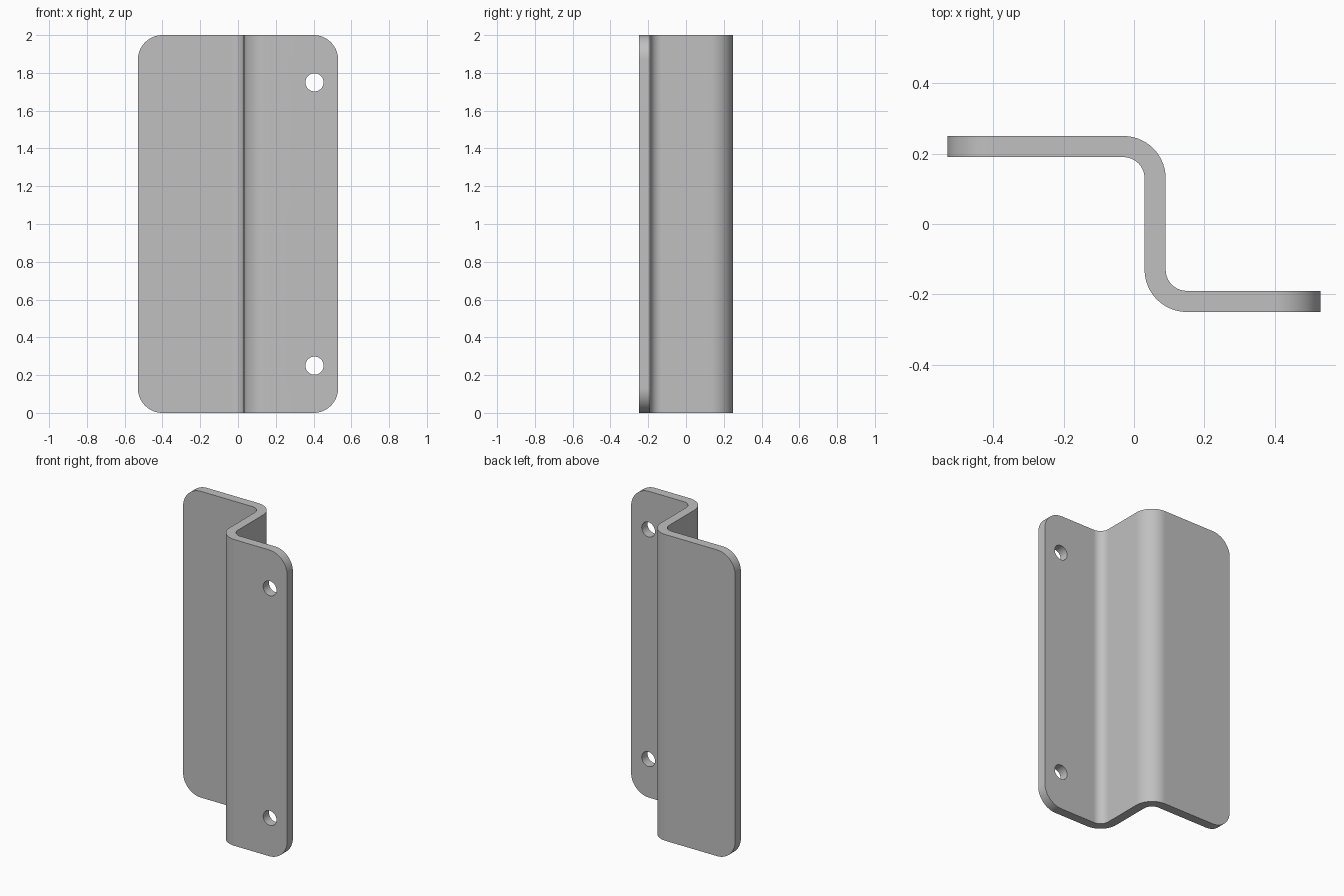
import bpy
import bmesh
from math import cos, sin, pi, radians
from mathutils import Vector

cube = bpy.data.objects.get("Cube")
if cube:
    bpy.data.objects.remove(cube, do_unlink=True)

HALF_WIDTH, HEIGHT = 0.53, 2.0
THICK, BEND = 0.06, 0.09        # sheet thickness, bend radius at mid-sheet
CORNER, HOLE = 0.13, 0.048      # plate corner and hole radii
STEPS = 14

steel = bpy.data.materials.new("grey_steel")
steel.use_nodes = True
steel.diffuse_color = (0.53, 0.53, 0.53, 1)
steel.node_tree.nodes["Principled BSDF"].inputs["Base Color"].default_value = steel.diffuse_color


def arc(cx, cy, r, start, end, steps=STEPS):
    angles = [radians(start + (end - start) * i / steps) for i in range(steps + 1)]
    return [(cx + r * cos(a), cy + r * sin(a)) for a in angles]


def prism(name, outline, direction):
    """Extrude a closed 3D outline into a solid."""
    bm = bmesh.new()
    face = bm.faces.new([bm.verts.new(p) for p in outline])
    grown = bmesh.ops.extrude_face_region(bm, geom=[face])["geom"]
    bmesh.ops.translate(bm, vec=Vector(direction),
                        verts=[g for g in grown if isinstance(g, bmesh.types.BMVert)])
    bmesh.ops.recalc_face_normals(bm, faces=bm.faces)
    mesh = bpy.data.meshes.new(name)
    bm.to_mesh(mesh)
    bm.free()
    mesh.materials.append(steel)
    obj = bpy.data.objects.new(name, mesh)
    bpy.context.collection.objects.link(obj)
    return obj


# Folded sheet: one side of the Z section, turned half a circle for the other
t = THICK / 2
side = [(-0.7, 0.22 + t)]
side += arc(-0.03, 0.13, BEND + t, 90, 0)
side += arc(0.15, -0.13, BEND - t, 180, 270)
side += [(0.7, -0.22 + t)]
other = [(0.7, -0.22 - t)]
other += arc(0.15, -0.13, BEND + t, 270, 180)
other += arc(-0.03, 0.13, BEND - t, 0, 90)
other += [(-0.7, 0.22 - t)]
bracket = prism("folded_bracket", [(x, y, -0.1) for x, y in side + other], (0, 0, HEIGHT + 0.2))

# Rounded rectangle that trims the sheet
ix, iz = HALF_WIDTH - CORNER, HEIGHT - CORNER
trim = []
for cx, cz, start in ((ix, iz, 0), (-ix, iz, 90), (-ix, CORNER, 180), (ix, CORNER, 270)):
    trim += arc(cx, cz, CORNER, start, start + 90)
cutters = [(prism("corner_trim", [(x, -1, z) for x, z in trim], (0, 2, 0)), 'INTERSECT')]

# Two mounting holes in the front flange
for label, z in (("lower", 0.25), ("upper", 1.75)):
    ring = arc(0.405, z, HOLE, 0, 360, 40)[:-1]
    cutters.append((prism(label + "_hole_cutter", [(x, -0.4, v) for x, v in ring],
                          (0, 0.35, 0)), 'DIFFERENCE'))

bpy.ops.object.select_all(action='DESELECT')
bpy.context.view_layer.objects.active = bracket
bracket.select_set(True)
for cutter, operation in cutters:
    mod = bracket.modifiers.new(cutter.name, 'BOOLEAN')
    mod.object, mod.operation, mod.solver = cutter, operation, 'EXACT'
    bpy.ops.object.modifier_apply(modifier=mod.name)
    bpy.data.objects.remove(cutter, do_unlink=True)

# Smooth bends, crisp sheet edges, flat flanges
bpy.ops.object.shade_smooth_by_angle(angle=radians(30))
weighted = bracket.modifiers.new("flat_flanges", 'WEIGHTED_NORMAL')
weighted.keep_sharp = True
